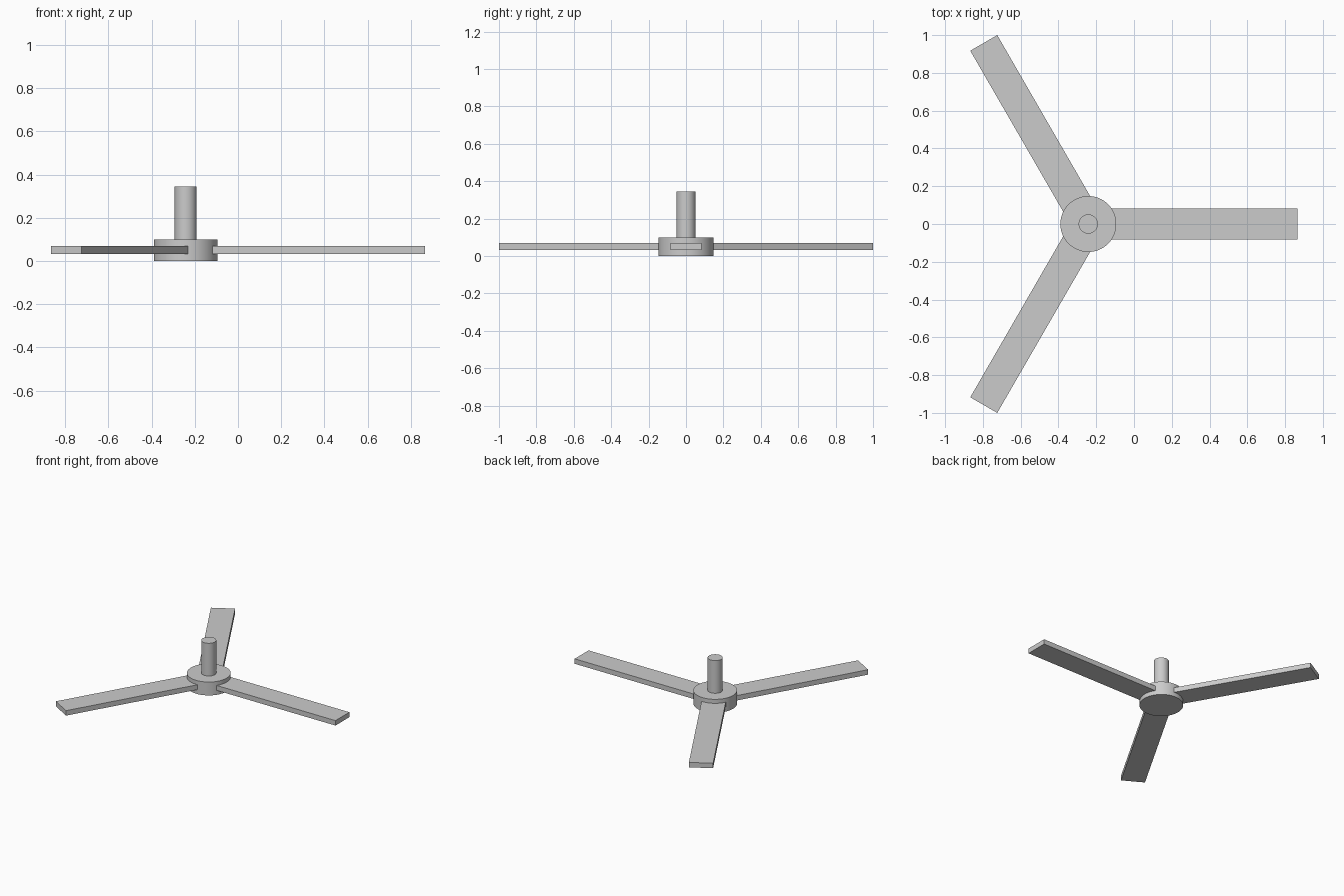
import bpy
import math
from mathutils import Matrix

if "Cube" in bpy.data.objects:
    bpy.data.objects.remove(bpy.data.objects["Cube"])

CENTRE_X = -0.242          # the hub sits off the bounding-box centre
HUB_RADIUS, HUB_TOP = 0.148, 0.1
ROD_RADIUS, ROD_TOP = 0.051, 0.345
BLADE_WIDTH, BLADE_BOTTOM, BLADE_TOP = 0.165, 0.033, 0.07
BLADE_START, BLADE_END = 0.1, 1.107


def cylinder(name, radius, z0, z1, sides=64):
    bpy.ops.mesh.primitive_cylinder_add(
        vertices=sides, radius=radius, depth=z1 - z0,
        location=(CENTRE_X, 0, (z0 + z1) / 2))
    obj = bpy.context.object
    obj.name = name
    bpy.ops.object.shade_smooth_by_angle(angle=math.radians(30))
    return obj


def blade(name, angle):
    bpy.ops.mesh.primitive_cube_add(size=1)
    obj = bpy.context.object
    obj.name = name
    size = Matrix.Diagonal((BLADE_END - BLADE_START, BLADE_WIDTH,
                            BLADE_TOP - BLADE_BOTTOM, 1))
    shift = Matrix.Translation(((BLADE_START + BLADE_END) / 2, 0,
                                (BLADE_BOTTOM + BLADE_TOP) / 2))
    obj.data.transform(shift @ size)
    obj.location.x = CENTRE_X
    obj.rotation_euler.z = angle
    return obj


# Hub and ceiling rod
cylinder("hub", HUB_RADIUS, 0, HUB_TOP)
cylinder("rod", ROD_RADIUS, HUB_TOP - 0.01, ROD_TOP)

# Three flat blades
for i in range(3):
    blade(f"blade_{i + 1}", i * math.tau / 3)
